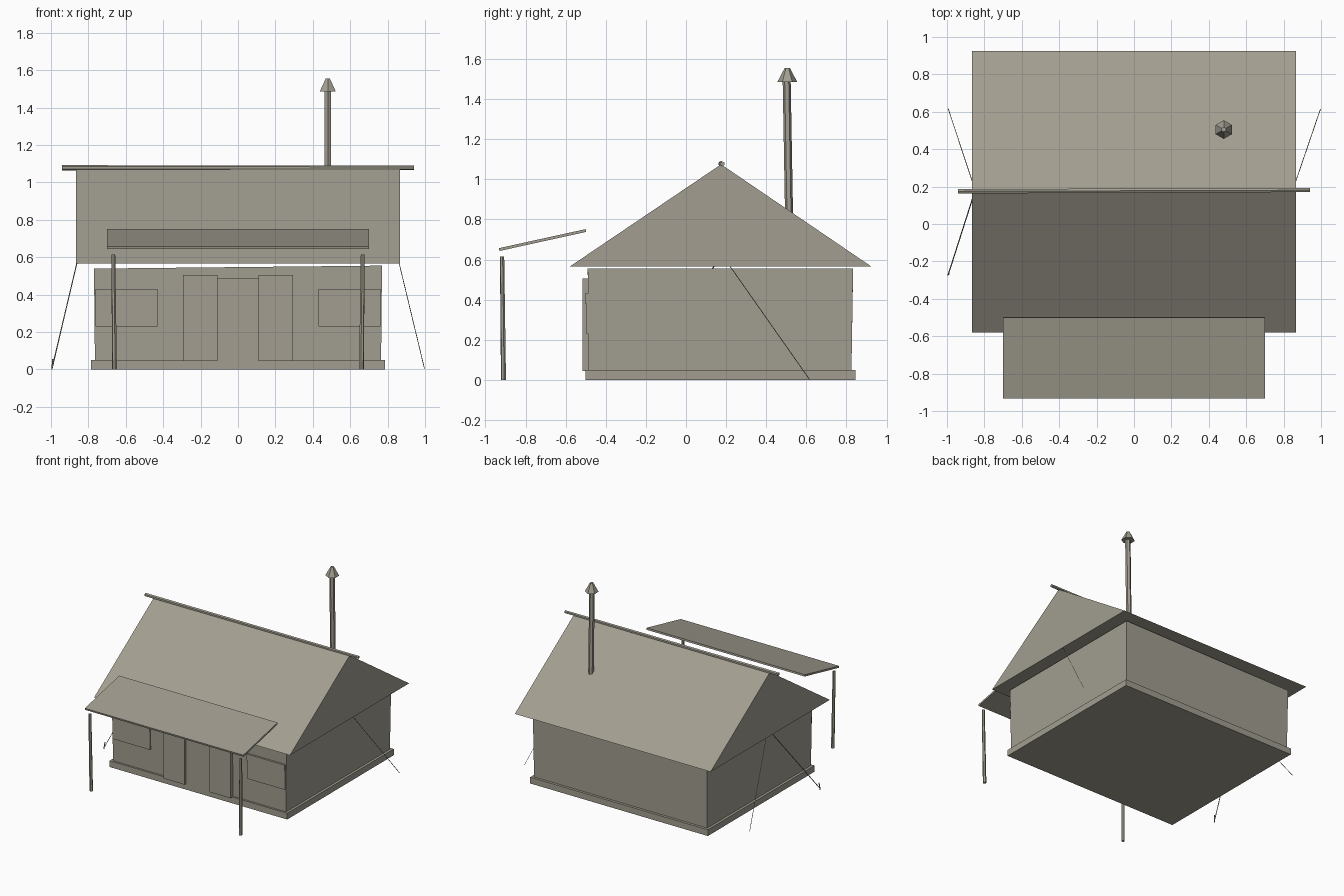
import bpy, bmesh, math
from mathutils import Vector

cube = bpy.data.objects.get("Cube")
if cube:
    bpy.data.objects.remove(cube, do_unlink=True)

canvas = bpy.data.materials.new("weathered_canvas")
color = (0.36, 0.34, 0.28, 1)
canvas.diffuse_color = color
canvas.use_nodes = True
shader = canvas.node_tree.nodes["Principled BSDF"]
shader.inputs["Base Color"].default_value = color
shader.inputs["Roughness"].default_value = 0.9


def finish(name, bm):
    bmesh.ops.recalc_face_normals(bm, faces=bm.faces)
    mesh = bpy.data.meshes.new(name)
    bm.to_mesh(mesh)
    bm.free()
    mesh.materials.append(canvas)
    obj = bpy.data.objects.new(name, mesh)
    bpy.context.collection.objects.link(obj)
    return obj


def box(name, low, high, reshape=None):
    bm = bmesh.new()
    bmesh.ops.create_cube(bm, size=1)
    for v in bm.verts:
        v.co = Vector([a + (b - a) * (c + 0.5) for a, b, c in zip(low, high, v.co)])
        if reshape:
            reshape(v.co)
    return finish(name, bm)


def extrude_x(name, profile, x0, x1):
    """Sweep a closed (y, z) profile along x."""
    bm = bmesh.new()
    face = bm.faces.new([bm.verts.new((x0, y, z)) for y, z in profile])
    swept = bmesh.ops.extrude_face_region(bm, geom=[face])["geom"]
    verts = [g for g in swept if isinstance(g, bmesh.types.BMVert)]
    bmesh.ops.translate(bm, verts=verts, vec=(x1 - x0, 0, 0))
    return finish(name, bm)


def rod(name, start, end, r0, r1=None, sides=6):
    """Tapered rod between two points."""
    start, end = Vector(start), Vector(end)
    axis = end - start
    bm = bmesh.new()
    bmesh.ops.create_cone(bm, cap_ends=True, segments=sides, radius1=r0,
                          radius2=r0 if r1 is None else r1, depth=axis.length)
    bm.transform(axis.to_track_quat('Z', 'Y').to_matrix().to_4x4())
    bmesh.ops.translate(bm, verts=bm.verts, vec=(start + end) / 2)
    return finish(name, bm)


# Floor and slightly uneven canvas walls
box("floor_platform", (-0.785, -0.5, 0), (0.785, 0.845, 0.05))


def lean_walls(co):
    if co.z > 0.3:
        co.z += 0.008 * co.x / 0.77
        co.x += 0.005 if co.x > 0 else -0.005
        co.y += 0.008 if co.y > 0 else -0.005


box("walls", (-0.765, -0.485, 0.05), (0.765, 0.825, 0.547), lean_walls)

# Gabled roof and ridge pole
extrude_x("roof", [(-0.58, 0.565), (0.925, 0.565), (0.175, 1.075)], -0.865, 0.865)
rod("ridge_pole", (-0.94, 0.175, 1.078), (0.94, 0.181, 1.077), 0.014, 0.012)

# Stove pipe with a conical cap
rod("stove_pipe", (0.48, 0.515, 0.75), (0.48, 0.502, 1.49), 0.02)
rod("pipe_cap", (0.48, 0.505, 1.485), (0.48, 0.505, 1.555), 0.05, 0.013)

# Porch awning and its poles
extrude_x("awning", [(-0.93, 0.643), (-0.498, 0.738), (-0.5, 0.752), (-0.933, 0.657)], -0.7, 0.7)

# Mirrored front fittings: poles, door flaps and windows
for side, label in ((-1, "right"), (1, "left")):
    rod(label + "_awning_pole", (side * 0.66, -0.91, 0),
        (side * 0.667, -0.917, 0.615), 0.013, 0.011)

    def spread(a, b):
        return sorted((side * a, side * b))

    a, b = spread(0.11, 0.295)
    box(label + "_door_flap", (a, -0.516, 0.045), (b, -0.484, 0.505))
    a, b = spread(0.43, 0.762)
    box(label + "_window_panel", (a, -0.497, 0.23), (b, -0.484, 0.43))
    box(label + "_window_awning", (a, -0.504, 0.38), (b, -0.484, 0.43))
box("door", (-0.11, -0.502, 0.045), (0.11, -0.484, 0.485))

# Guy ropes and the front stake
rod("left_rope", (0.862, 0.22, 0.566), (0.997, 0.615, 0.004), 0.002, sides=4)
rod("right_back_rope", (-0.862, 0.22, 0.566), (-0.993, 0.615, 0.004), 0.002, sides=4)
rod("right_front_rope", (-0.862, 0.14, 0.566), (-0.993, -0.27, 0.012), 0.003, sides=4)
rod("right_front_stake", (-0.995, -0.272, 0), (-0.99, -0.265, 0.055), 0.004, sides=4)
